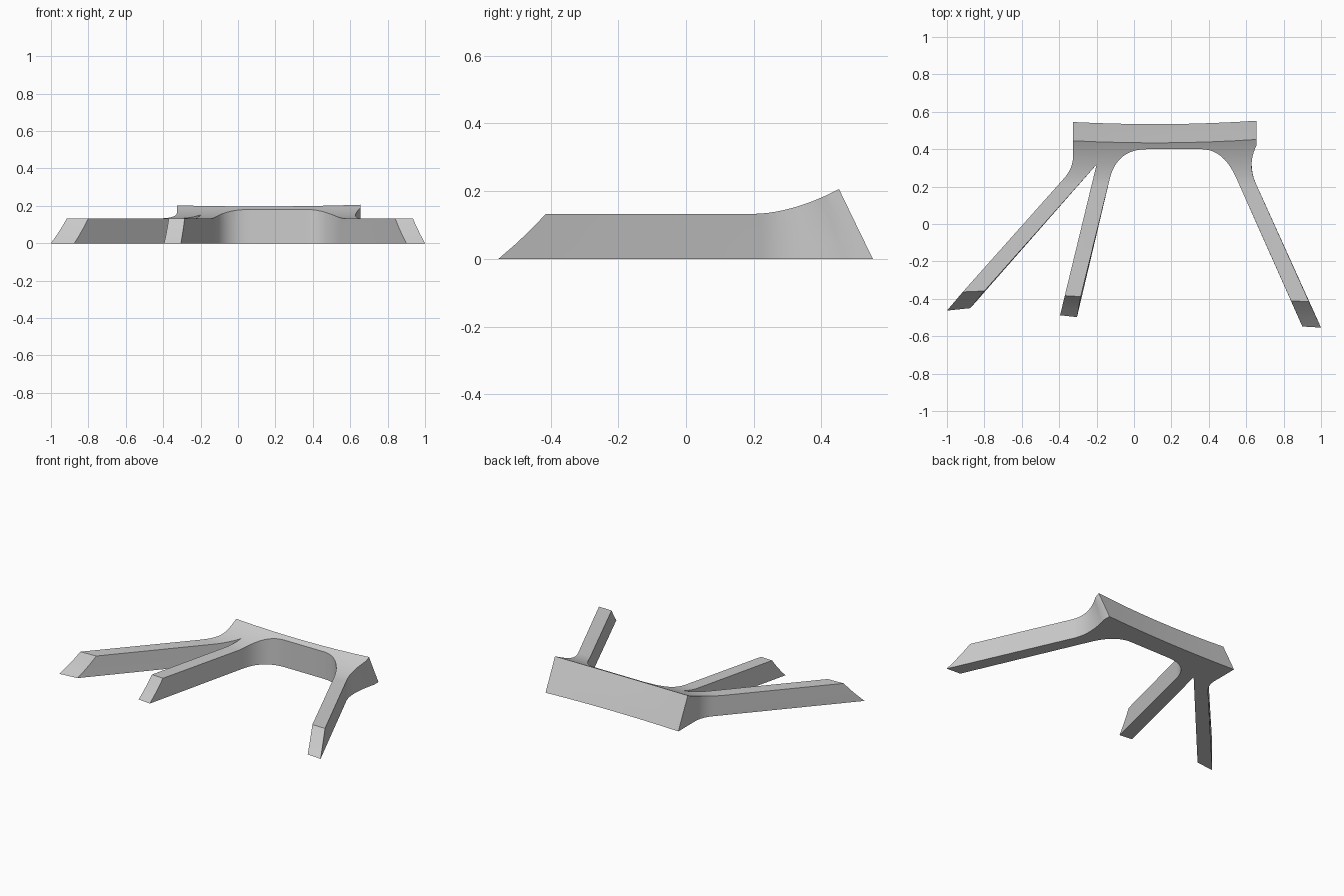
import bpy, bmesh, math
from mathutils import Vector

cube = bpy.data.objects.get("Cube")
if cube:
    bpy.data.objects.remove(cube, do_unlink=True)

LEG_H, BACK_H = 0.133, 0.205


def top_height(y):
    """Flat over the legs, sweeping up towards the back."""
    t = max(0.0, (y - 0.2) / 0.25)
    return LEG_H + (BACK_H - LEG_H) * t ** 1.8


def fillet(a, corner, b, n=10):
    """Points of a curved corner from a to b."""
    a, c, b = Vector(a), Vector(corner), Vector(b)
    return [tuple(a.lerp(c, i / n).lerp(c.lerp(b, i / n), i / n)) for i in range(n + 1)]


outline = []   # (x, y, top shift x, top shift y, kind)


def add(points, sx=0, sy=0, kind="wall"):
    outline.extend((x, y, sx, sy, kind) for x, y in points)


# Plan outline, going round from the outer right-hand leg
add([(-1, -0.463)], 0.085, 0.1, "leg")
add([(-0.875, -0.45)], 0.075, 0.092, "leg")
add([(-0.2, 0.318)])
add([(-0.395, -0.488)], 0.025, 0.105, "leg")
add([(-0.305, -0.498)], 0.02, 0.11, "leg")
add(fillet((-0.13, 0.24), (-0.092, 0.4), (0.07, 0.4)))
add(fillet((0.36, 0.4), (0.477, 0.4), (0.545, 0.25)))
add([(0.9, -0.548)], -0.06, 0.136, "leg")
add([(1, -0.554)], -0.065, 0.14, "leg")
# Flare on the left side, leaning forward more and more towards the back
flare = fillet((0.65, 0.22), (0.605, 0.32), (0.655, 0.505))
for i, point in enumerate(flare):
    add([point], 0, -0.085 * (i / 10) ** 2, "back")
# Gently bowed back edge
back = fillet((0.655, 0.552), (0.18, 0.52), (-0.325, 0.545), 8)
add(back, 0, -0.1, "back")
add(fillet((-0.325, 0.36), (-0.328, 0.295), (-0.375, 0.243), 8))

# Stacked rings: leg ends are slightly hollow, the back slopes straight
bm = bmesh.new()
rings = []
for step in range(4):
    t = step / 3
    ring = []
    for x, y, sx, sy, kind in outline:
        if kind == "leg":
            k = t * (1.15 - 0.15 * t)
        else:
            k = 1 if step == 3 else t * LEG_H / BACK_H
        ring.append(bm.verts.new((x + sx * k, y + sy * k, t * LEG_H)))
    rings.append(ring)
n = len(outline)
for low, high in zip(rings, rings[1:]):
    for i in range(n):
        j = (i + 1) % n
        bm.faces.new((low[i], low[j], high[j], high[i]))
bottom = bm.faces.new(rings[0][::-1])
top = bm.faces.new(rings[-1])
bm.normal_update()

# Cut the top into strips, then lift it into the sweep
bmesh.ops.triangulate(bm, faces=[bottom, top])
for i in range(12):
    faces = [f for f in bm.faces if all(v.co.z > LEG_H - 0.001 for v in f.verts)]
    geom = faces + list({e for f in faces for e in f.edges}) + list({v for f in faces for v in f.verts})
    bmesh.ops.bisect_plane(bm, geom=geom, dist=1e-5,
                           plane_co=(0, 0.205 + 0.02 * i, 0), plane_no=(0, 1, 0))
for v in bm.verts:
    if v.co.z > LEG_H - 0.001:
        v.co.z = top_height(v.co.y)
bmesh.ops.recalc_face_normals(bm, faces=bm.faces)

mesh = bpy.data.meshes.new("three_legged_bracket")
bm.to_mesh(mesh)
bm.free()
bracket = bpy.data.objects.new("three_legged_bracket", mesh)
bpy.context.collection.objects.link(bracket)

# Plain grey
grey = bpy.data.materials.new("light_grey")
grey.use_nodes = True
color = (0.6, 0.6, 0.6, 1)
grey.diffuse_color = color
grey.node_tree.nodes["Principled BSDF"].inputs["Base Color"].default_value = color
mesh.materials.append(grey)

bpy.ops.object.select_all(action="DESELECT")
bracket.select_set(True)
bpy.context.view_layer.objects.active = bracket
bpy.ops.object.shade_smooth_by_angle(angle=math.radians(30))
